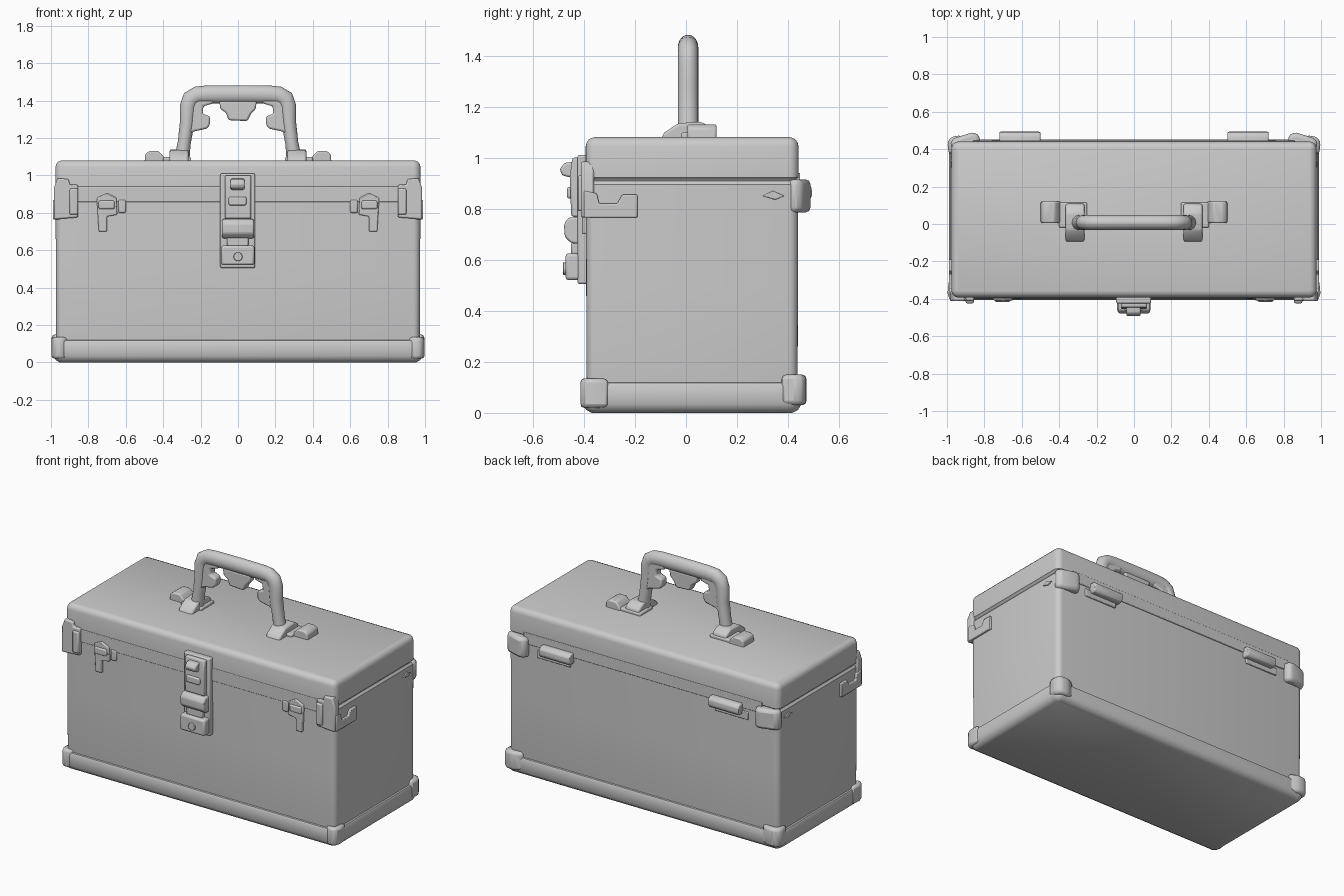
import bpy, bmesh, math
from mathutils import Vector

CY = 0.024            # case centre in y
HX, HY = 0.972, 0.413  # half sizes of the case


def finish(name, bm, bevel=0.0, segs=2):
    bmesh.ops.recalc_face_normals(bm, faces=bm.faces[:])
    me = bpy.data.meshes.new(name)
    bm.to_mesh(me)
    bm.free()
    ob = bpy.data.objects.new(name, me)
    bpy.context.collection.objects.link(ob)
    if bevel:
        m = ob.modifiers.new("bevel", 'BEVEL')
        m.width, m.segments, m.limit_method = bevel, segs, 'ANGLE'
    bpy.ops.object.select_all(action='DESELECT')
    ob.select_set(True)
    bpy.context.view_layer.objects.active = ob
    bpy.ops.object.shade_smooth_by_angle(angle=math.radians(40))
    return ob


def loft(name, rings, radius=0.035):
    """Rounded-rectangle shell from (outset, z) rings."""
    bm = bmesh.new()
    loops = []
    for out, z in rings:
        loop = []
        for i, (sx, sy) in enumerate([(1, 1), (-1, 1), (-1, -1), (1, -1)]):
            for k in range(6):
                a = math.radians(90 * i + 18 * k)
                r = max(radius + out, 0.008)
                loop.append(bm.verts.new((sx * (HX + out - r) + r * math.cos(a),
                                          CY + sy * (HY + out - r) + r * math.sin(a), z)))
        loops.append(loop)
    n = len(loops[0])
    for a, b in zip(loops, loops[1:]):
        for i in range(n):
            bm.faces.new((a[i], a[(i + 1) % n], b[(i + 1) % n], b[i]))
    bm.faces.new(loops[0])
    bm.faces.new(loops[-1])
    return finish(name, bm)


def prism(name, pts, axis, lo, hi, bevel=0.008):
    """Extrude a 2D profile along 'x' (pts y,z), 'y' (pts x,z) or 'z' (pts x,y)."""
    place = {'x': lambda p, t: (t, p[0], p[1]),
             'y': lambda p, t: (p[0], t, p[1]),
             'z': lambda p, t: (p[0], p[1], t)}[axis]
    bm = bmesh.new()
    a = [bm.verts.new(place(p, lo)) for p in pts]
    b = [bm.verts.new(place(p, hi)) for p in pts]
    bm.faces.new(a)
    bm.faces.new(b)
    for i in range(len(pts)):
        j = (i + 1) % len(pts)
        bm.faces.new((a[i], a[j], b[j], b[i]))
    return finish(name, bm, bevel)


def box(name, x, y, z, bevel=0.008):
    return prism(name, [(x[0], y[0]), (x[1], y[0]), (x[1], y[1]), (x[0], y[1])],
                 'z', z[0], z[1], bevel)


# Case shell: body, base band and lid
loft("case_body", [(-0.01, 0.03), (0, 0.10), (0.002, 0.5), (0.003, 0.895), (-0.008, 0.908)])
loft("base_band", [(-0.02, 0.0), (0.002, 0.012), (0.016, 0.035), (0.016, 0.105), (0.010, 0.118), (-0.005, 0.121)])
loft("lid", [(-0.012, 0.905), (-0.010, 0.912), (0.004, 0.922), (0.004, 1.045), (0.0, 1.06),
             (-0.010, 1.073), (-0.028, 1.08)])
box("front_seam_rail", (-0.86, 0.86), (-0.397, -0.36), (0.858, 0.94), 0.004)
box("back_seam_rail", (-0.86, 0.86), (0.41, 0.447), (0.868, 0.94), 0.004)

# Parts repeated left and right
for s, side in ((1, "right"), (-1, "left")):
    def mx(pts):
        return [(s * p[0], p[1]) for p in pts]

    # Base corner guards
    prism(f"base_guard_front_{side}", mx([(0.92, -0.40), (0.95, -0.416), (0.985, -0.408), (0.997, -0.37),
          (0.99, -0.30), (0.90, -0.36)]), 'z', 0.02, 0.135, 0.015)
    prism(f"base_guard_back_{side}", mx([(0.86, 0.445), (0.92, 0.474), (0.975, 0.468), (0.998, 0.44),
          (0.99, 0.37), (0.88, 0.40)]), 'z', 0.03, 0.15, 0.025)

    # Front corner brackets wrapping onto the sides
    prism(f"bracket_front_{side}", mx([(0.855, 0.775), (0.985, 0.765), (0.985, 0.93), (0.965, 0.985),
          (0.905, 0.98), (0.90, 0.95), (0.855, 0.95)]), 'y', -0.412, -0.36)
    box(f"bracket_rib_{side}", sorted((s * 0.855, s * 0.90)), (-0.424, -0.39), (0.79, 0.93))
    prism(f"bracket_side_{side}", [(-0.40, 0.765), (-0.19, 0.765), (-0.19, 0.855), (-0.25, 0.855),
          (-0.27, 0.82), (-0.34, 0.82), (-0.35, 0.86), (-0.40, 0.87)], 'x', *sorted((s * 0.95, s * 0.99)), 0.005)

    # Front hook clasps
    prism(f"clasp_hook_{side}", mx([(0.645, 0.79), (0.70, 0.78), (0.70, 0.70), (0.745, 0.70),
          (0.755, 0.88), (0.70, 0.905), (0.65, 0.88)]), 'y', -0.408, -0.37, 0.006)
    box(f"clasp_bar_{side}", sorted((s * 0.66, s * 0.745)), (-0.416, -0.38), (0.82, 0.865))
    box(f"clasp_stud_{side}", sorted((s * 0.60, s * 0.64)), (-0.402, -0.37), (0.80, 0.87))

    # Back corner caps and hinges
    prism(f"cap_back_{side}", mx([(0.82, 0.43), (0.83, 0.482), (0.87, 0.488), (0.975, 0.455),
          (0.984, 0.41), (0.90, 0.38)]), 'z', 0.785, 0.915, 0.02)
    prism(f"cap_side_tab_{side}", [(0.30, 0.85), (0.35, 0.835), (0.385, 0.85), (0.34, 0.87)],
          'x', *sorted((s * 0.95, s * 0.981)), 0.003)
    prism(f"hinge_{side}", [(0.42, 0.83), (0.48, 0.83), (0.494, 0.85), (0.492, 0.885), (0.47, 0.90), (0.42, 0.90)],
          'x', *sorted((s * 0.50, s * 0.72)))
    box(f"hinge_leaf_{side}", sorted((s * 0.52, s * 0.76)), (0.42, 0.449), (0.80, 0.85), 0.004)

    # Handle mounts on the lid
    box(f"mount_plate_{side}", sorted((s * 0.25, s * 0.40)), (-0.02, 0.115), (1.07, 1.098))
    prism(f"mount_lug_{side}", [(-0.10, 1.07), (-0.085, 1.098), (-0.03, 1.135), (0.06, 1.14),
          (0.105, 1.115), (0.115, 1.07)], 'x', *sorted((s * 0.265, s * 0.365)), 0.01)
    prism(f"mount_block_{side}", mx([(0.385, 1.07), (0.50, 1.07), (0.495, 1.115), (0.475, 1.13),
          (0.425, 1.13), (0.40, 1.105)]), 'y', 0.005, 0.12)

    # Stepped shoulder inside each handle corner
    prism(f"handle_shoulder_{side}", mx([(0.29, 1.20), (0.235, 1.235), (0.165, 1.25), (0.15, 1.27), (0.15, 1.315),
          (0.19, 1.33), (0.185, 1.37), (0.13, 1.385), (0.13, 1.42), (0.29, 1.40)]), 'y', -0.02, 0.04, 0.01)

# Handle: swept round bar, thicker at the grip
half = [(0.30, 1.09, 1.0), (0.288, 1.17, 0.85), (0.272, 1.28, 0.95), (0.267, 1.37, 1.08),
        (0.252, 1.41, 1.15), (0.22, 1.428, 1.15), (0.17, 1.432, 1.18), (0.06, 1.433, 1.18)]
path = [(-x, z, r) for x, z, r in half] + half[::-1]
bm = bmesh.new()
rings = []
for i, (x, z, r) in enumerate(path):
    p0, p1 = path[max(i - 1, 0)], path[min(i + 1, len(path) - 1)]
    t = Vector((p1[0] - p0[0], 0, p1[1] - p0[1])).normalized()
    nrm = Vector((-t.z, 0, t.x))
    rings.append([bm.verts.new(Vector((x, 0.008, z)) + nrm * (0.041 * r * math.cos(a))
                               + Vector((0, 0.04 * math.sin(a), 0)))
                  for a in [k * math.tau / 20 for k in range(20)]])
for a, b in zip(rings, rings[1:]):
    for k in range(20):
        bm.faces.new((a[k], a[(k + 1) % 20], b[(k + 1) % 20], b[k]))
bm.faces.new(rings[0])
bm.faces.new(rings[-1])
finish("handle", bm)
prism("handle_finger_tab", [(-0.10, 1.40), (-0.095, 1.355), (-0.065, 1.335), (-0.05, 1.295), (0.05, 1.29),
      (0.07, 1.33), (0.095, 1.355), (0.10, 1.40)], 'y', -0.02, 0.035, 0.01)

# Front latch: back plate, side-profiled lever and details
box("latch_plate", (-0.095, 0.092), (-0.425, -0.37), (0.505, 1.01))
prism("latch_upper", [(-0.38, 1.0), (-0.445, 1.0), (-0.455, 0.93), (-0.45, 0.77), (-0.42, 0.765), (-0.38, 0.765)],
      'x', -0.07, 0.07)
prism("latch_catch", [(-0.42, 0.985), (-0.475, 0.98), (-0.495, 0.955), (-0.485, 0.93), (-0.42, 0.915)],
      'x', -0.04, 0.035)
box("latch_bar", (-0.05, 0.045), (-0.466, -0.43), (0.84, 0.885))
prism("latch_lever", [(-0.38, 0.77), (-0.46, 0.765), (-0.478, 0.74), (-0.475, 0.69), (-0.45, 0.665), (-0.38, 0.66)],
      'x', -0.085, 0.085)
box("latch_link", (-0.06, 0.055), (-0.45, -0.39), (0.62, 0.67))
box("latch_lock", (-0.09, 0.088), (-0.472, -0.39), (0.52, 0.625), 0.012)
prism("latch_keyhole_boss", [(0.024 * math.cos(k * math.tau / 16), 0.565 + 0.024 * math.sin(k * math.tau / 16))
      for k in range(16)], 'y', -0.482, -0.46, 0.003)
